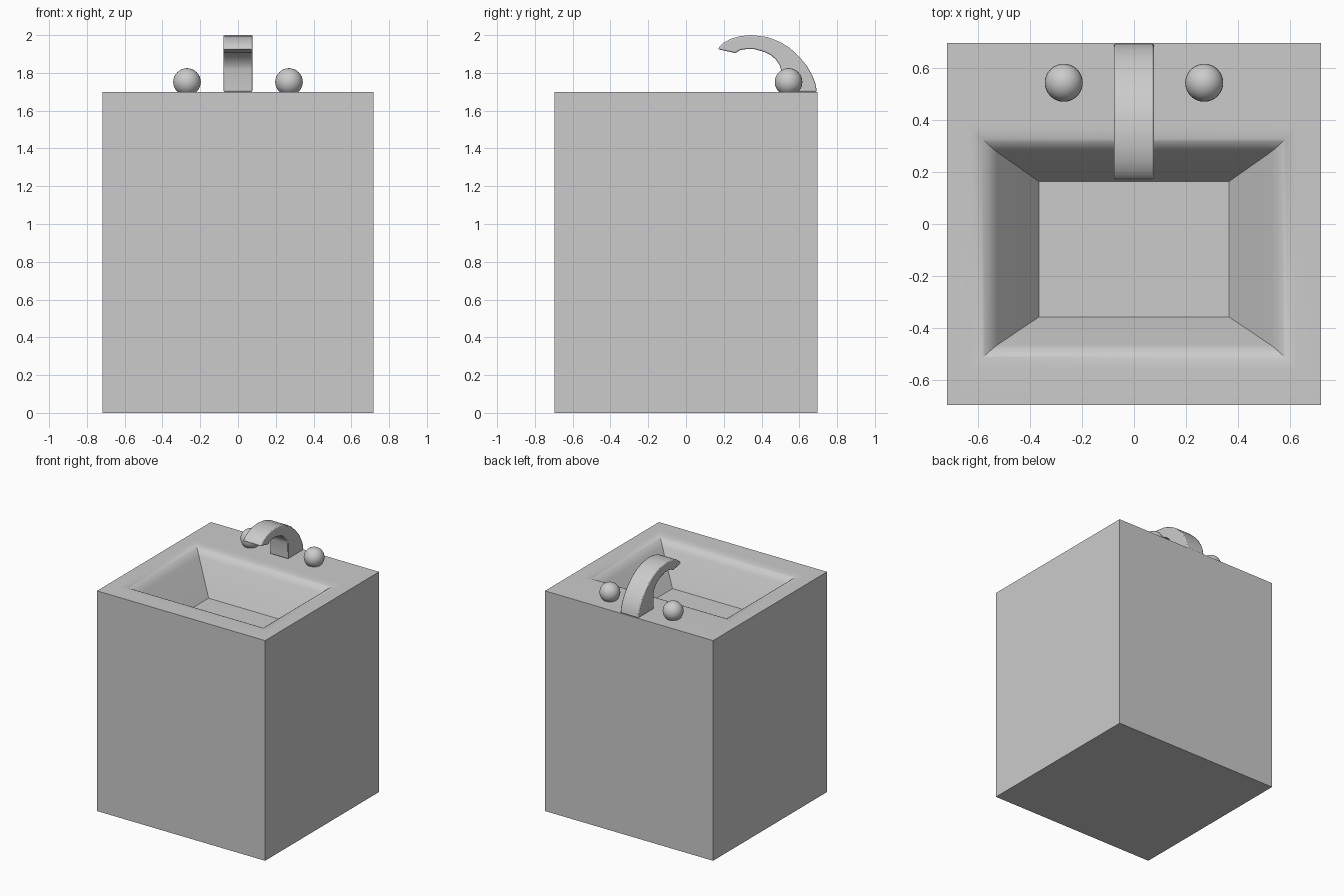
import bpy, bmesh, math
from mathutils import Vector

if "Cube" in bpy.data.objects:
    bpy.data.objects.remove(bpy.data.objects["Cube"])


def finish(bm, name, smooth=True):
    bmesh.ops.recalc_face_normals(bm, faces=bm.faces[:])
    mesh = bpy.data.meshes.new(name)
    bm.to_mesh(mesh)
    bm.free()
    ob = bpy.data.objects.new(name, mesh)
    bpy.context.collection.objects.link(ob)
    if smooth:
        bpy.ops.object.select_all(action='DESELECT')
        ob.select_set(True)
        bpy.context.view_layer.objects.active = ob
        bpy.ops.object.shade_smooth_by_angle(angle=math.radians(30))
    return ob


def bezier(a, b, c, n):
    return [a * (1 - t) ** 2 + b * 2 * t * (1 - t) + c * t * t
            for t in (i / n for i in range(n + 1))]


# Cabinet block with a sunken basin: stacked rectangular loops (half x, y min, y max, z)
TOP, FLOOR, ROLL = 1.70, 1.41, 0.07
loops = [(0.718, -0.695, 0.695, 0.0), (0.718, -0.695, 0.695, TOP)]
rim, base = (0.565, -0.495, 0.307), (0.365, -0.357, 0.163)


def rounded_side(r, b):
    # rolled lip between flat top and sloping wall
    d = 1 if r > b else -1
    corner = Vector((r, TOP))
    down = (Vector((b, FLOOR)) - corner).normalized() * ROLL
    return bezier(corner + Vector((d * ROLL, 0)), corner, corner + down, 10)


sides = [rounded_side(r, b) for r, b in zip(rim, base)]
for px, pa, pb in zip(*sides):
    loops.append((px.x, pa.x, pb.x, px.y))
loops.append((*base, FLOOR))

bm = bmesh.new()
rings = [[bm.verts.new(p) for p in ((-x, y0, z), (x, y0, z), (x, y1, z), (-x, y1, z))]
         for x, y0, y1, z in loops]
for lo, hi in zip(rings, rings[1:]):
    for i in range(4):
        j = (i + 1) % 4
        bm.faces.new((lo[i], lo[j], hi[j], hi[i]))
bm.faces.new(rings[0])
bm.faces.new(rings[-1])
finish(bm, "basin_cabinet")

# Curved spout: side profile (y, z) extruded across x
ctrl = [(0.693, 1.70), (0.685, 1.745), (0.667, 1.79), (0.638, 1.84), (0.60, 1.884),
        (0.552, 1.93), (0.50, 1.963), (0.43, 1.99), (0.35, 2.0), (0.29, 1.995),
        (0.24, 1.982), (0.20, 1.96), (0.18, 1.942), (0.169, 1.925),
        (0.262, 1.905), (0.286, 1.92), (0.32, 1.926), (0.36, 1.926), (0.418, 1.91),
        (0.45, 1.893), (0.476, 1.87), (0.495, 1.842), (0.502, 1.82), (0.502, 1.70)]
bm = bmesh.new()
face = bm.faces.new([bm.verts.new((-0.077, y, z)) for y, z in ctrl])
res = bmesh.ops.extrude_face_region(bm, geom=[face])
bmesh.ops.translate(bm, vec=(0.154, 0, 0),
                    verts=[v for v in res["geom"] if isinstance(v, bmesh.types.BMVert)])
spout = finish(bm, "spout")
bev = spout.modifiers.new("soft_edges", 'BEVEL')
bev.width, bev.segments = 0.007, 2
bev.limit_method, bev.angle_limit = 'ANGLE', math.radians(40)

# Ball tap handles
for side, label in ((-1, "left"), (1, "right")):
    bm = bmesh.new()
    bmesh.ops.create_uvsphere(bm, u_segments=32, v_segments=16, radius=0.073)
    tap = finish(bm, label + "_tap_handle")
    tap.location = (side * 0.27, 0.543, 1.752)
